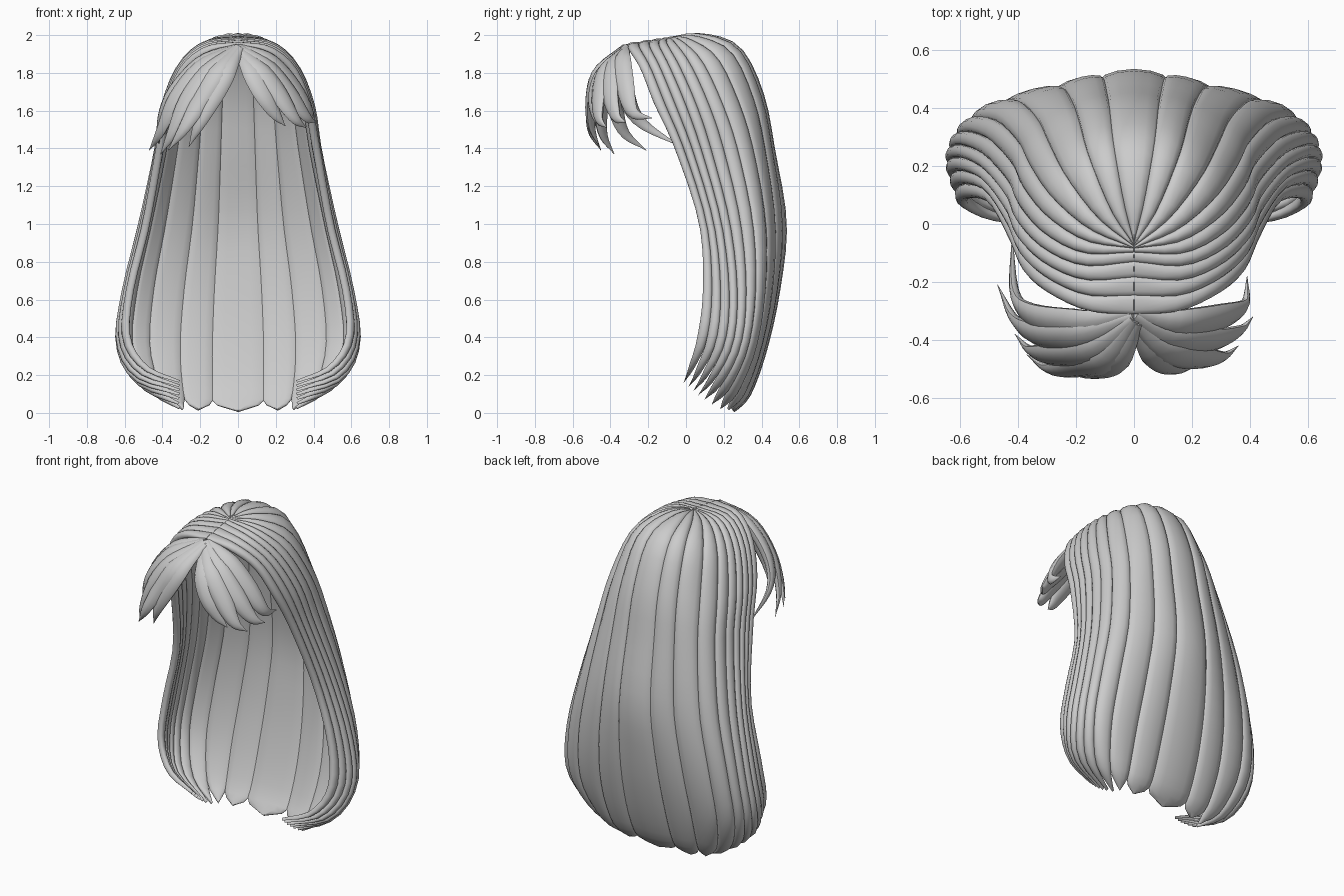
import bpy, bmesh, math
from mathutils import Vector

if "Cube" in bpy.data.objects:
    bpy.data.objects.remove(bpy.data.objects["Cube"])

# Guide strands, front edge -> side -> back centre, each from parting to tip
GUIDES = [[Vector(p) for p in g] for g in (
    [(0, -.31, 1.95), (.15, -.30, 1.92), (.28, -.24, 1.82), (.36, -.17, 1.64), (.41, -.06, 1.4),
     (.48, .07, 1.0), (.565, .09, .65), (.58, .06, .4), (.48, .01, .25), (.31, -.02, .18)],
    [(0, -.11, 1.98), (.17, -.12, 1.945), (.30, -.06, 1.83), (.385, .03, 1.62), (.42, .11, 1.38),
     (.505, .21, 1.0), (.59, .25, .65), (.625, .23, .38), (.54, .14, .19), (.31, .07, .10)],
    [(0, -.08, 1.985), (.14, 0, 1.96), (.26, .12, 1.86), (.33, .23, 1.63), (.37, .31, 1.38),
     (.44, .38, 1.0), (.51, .385, .65), (.53, .34, .35), (.45, .25, .13), (.31, .18, .03)],
    [(0, -.07, 1.985), (.07, .05, 1.985), (.14, .24, 1.91), (.17, .36, 1.66), (.19, .42, 1.38),
     (.22, .47, 1.0), (.26, .45, .65), (.28, .39, .35), (.27, .31, .12), (.25, .24, .02)],
    [(0, -.06, 1.985), (0, .08, 1.988), (0, .27, 1.92), (0, .39, 1.68), (0, .45, 1.38),
     (0, .51, 1.0), (0, .475, .65), (0, .41, .35), (0, .33, .12), (0, .25, .01)])]


def spline(pts, t):
    """Catmull-Rom through pts, t in 0..1."""
    n = len(pts) - 1
    x = max(0, min(1, t)) * n
    i = min(int(x), n - 1)
    f = x - i
    b, c = pts[i], pts[i + 1]
    a = pts[i - 1] if i else b * 2 - c
    d = pts[i + 2] if i + 2 <= n else c * 2 - b
    return .5 * (2 * b + (c - a) * f + (2 * a - 5 * b + 4 * c - d) * f * f
                 + (3 * b - a - 3 * c + d) * f ** 3)


def scalp(g, s):
    """Point on the hair surface; g > 4 continues onto the mirrored side."""
    row = [spline(gd, s) for gd in GUIDES]
    row += [Vector((-p.x, p.y, p.z)) for p in row[-2::-1]]
    return spline(row, g / 8)


def loft(name, rings):
    bm = bmesh.new()
    vs = [[bm.verts.new(p) for p in r] for r in rings]
    n = len(vs[0])
    for a, b in zip(vs, vs[1:]):
        for k in range(n):
            bm.faces.new((a[k], a[(k + 1) % n], b[(k + 1) % n], b[k]))
    bm.faces.new(vs[0])
    bm.faces.new(vs[-1])
    bmesh.ops.recalc_face_normals(bm, faces=bm.faces)
    me = bpy.data.meshes.new(name)
    bm.to_mesh(me)
    bm.free()
    ob = bpy.data.objects.new(name, me)
    bpy.context.collection.objects.link(ob)
    for p in me.polygons:
        p.use_smooth = True
    me.set_sharp_from_angle(angle=math.radians(50))
    return ob


def shell_lock(name, g0, g1, tip_start, tip_power, side=1):
    """Broad lock hugging the hair surface between two guide positions."""
    mid, half, rows, cols = (g0 + g1) / 2, (g1 - g0) / 2 * 1.05, 30, 7
    rings = []
    for r in range(rows + 1):
        s = r / rows
        u = max(0, (s - tip_start) / (1 - tip_start))
        w = half * max(.05, 1 - u ** tip_power)
        thick = min(1, .35 + s * 5) * (1 - .6 * u ** 2)
        outer, inner = [], []
        for c in range(cols):
            k = -math.cos(math.pi * c / (cols - 1))
            g = max(0, mid + k * w)
            p = scalp(g, s)
            sn = max(s, .04)
            n = (scalp(g + .05, sn) - scalp(g - .05 if g > .05 else g, sn)).cross(
                scalp(g, sn + .02 if sn < .97 else sn) - scalp(g, sn - .02))
            n.normalize()
            if n.dot(p - Vector((0, .05, min(p.z, 1.5)))) < 0 and s < .85:
                n = -n
            elif s >= .85 and n.dot(prev_n) < 0:
                n = -n
            prev_n = n
            b = math.sqrt(max(0, 1 - k * k))
            outer.append(p + n * (.002 + .022 * b) * thick)
            inner.append(p - n * (.004 + .014 * b) * thick)
        ring = outer + inner[::-1]
        rings.append([Vector((q.x * side, q.y, q.z)) for q in ring])
    return loft(name, rings)


def fringe_lock(name, pts, width, thick):
    """Free, tapered lock with a flattened round section."""
    pts = [Vector(p) for p in pts]
    rows, rings = 18, []
    for r in range(rows + 1):
        t = r / rows
        p = spline(pts, t)
        tan = (spline(pts, t + .02) - spline(pts, t - .02)).normalized()
        out = p - Vector((0, -.12, 1.6))
        out = (out - tan * out.dot(tan)).normalized()
        across = tan.cross(out)
        f = max(.03, min(1, .35 + 2.2 * t) * (1 - max(0, (t - .4) / .6) ** 1.4))
        rings.append([p + across * math.cos(a) * width * f + out * math.sin(a) * thick * f
                      for a in (math.tau * k / 10 for k in range(10))])
    return loft(name, rings)


# Side and back locks, mirrored left and right
bounds = [0, .3, .58, .86, 1.14, 1.45, 1.8, 2.3, 2.9, 3.52]
for i, (a, b) in enumerate(zip(bounds, bounds[1:])):
    back = i / 8
    for side, label in ((1, "right"), (-1, "left")):
        shell_lock(f"long_lock_{label}_{i + 1}", a, b, .74 + .15 * back, 1.6 + 2.2 * back, side)

# Centre back lock
shell_lock("centre_back_lock", 3.52, 4.48, .9, 4)

# Fringe swept to both sides of the parting
fringe = {
    "left": [
        [(-.01, -.31, 1.94), (-.18, -.34, 1.86), (-.34, -.32, 1.69), (-.41, -.24, 1.54), (-.42, -.03, 1.41)],
        [(0, -.32, 1.94), (-.18, -.38, 1.84), (-.33, -.38, 1.66), (-.41, -.33, 1.49), (-.47, -.21, 1.39)],
        [(0, -.33, 1.94), (-.14, -.43, 1.82), (-.27, -.45, 1.65), (-.35, -.44, 1.48), (-.41, -.38, 1.37)],
        [(0, -.33, 1.94), (-.10, -.46, 1.81), (-.20, -.49, 1.65), (-.29, -.50, 1.50), (-.37, -.45, 1.39)],
        [(.01, -.34, 1.93), (-.06, -.46, 1.81), (-.14, -.50, 1.66), (-.21, -.50, 1.52), (-.26, -.46, 1.41)]],
    "right": [
        [(.01, -.31, 1.94), (.16, -.34, 1.87), (.30, -.32, 1.72), (.38, -.28, 1.59), (.39, -.18, 1.56)],
        [(0, -.32, 1.94), (.14, -.39, 1.84), (.27, -.40, 1.69), (.36, -.37, 1.57), (.41, -.32, 1.54)],
        [(0, -.33, 1.93), (.11, -.43, 1.82), (.22, -.46, 1.68), (.30, -.46, 1.56), (.36, -.42, 1.51)],
        [(0, -.33, 1.92), (.07, -.44, 1.81), (.14, -.485, 1.68), (.20, -.48, 1.58), (.25, -.46, 1.52)]]}
for label, locks in fringe.items():
    for i, pts in enumerate(locks):
        fringe_lock(f"fringe_lock_{label}_{i + 1}", pts, .06, .032)
